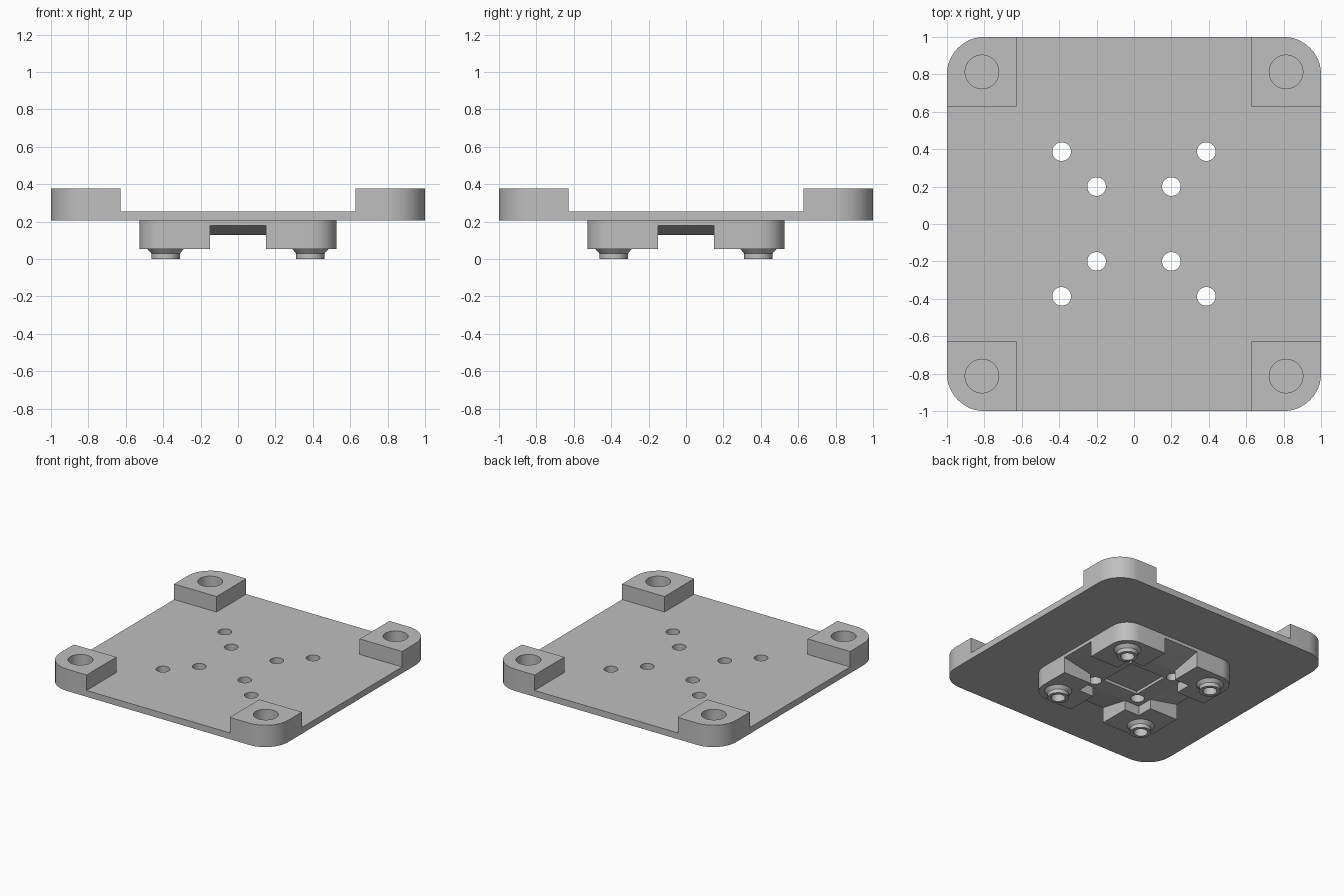
import bpy, bmesh, math
from mathutils import Matrix

if "Cube" in bpy.data.objects:
    bpy.data.objects.remove(bpy.data.objects["Cube"])

grey = bpy.data.materials.new("plain grey")
grey.use_nodes = True
COLOUR = (0.52, 0.52, 0.52, 1)
grey.diffuse_color = COLOUR
grey.node_tree.nodes["Principled BSDF"].inputs["Base Color"].default_value = COLOUR

SIGNS = [(sx, sy) for sx in (-1, 1) for sy in (-1, 1)]


def prism(name, points, z0, z1, matrix=None):
    """Extrude a flat outline from z0 to z1, then place it."""
    bm = bmesh.new()
    face = bm.faces.new([bm.verts.new((x, y, z0)) for x, y in points])
    top = bmesh.ops.extrude_face_region(bm, geom=[face])["geom"]
    bmesh.ops.translate(bm, vec=(0, 0, z1 - z0),
                        verts=[v for v in top if isinstance(v, bmesh.types.BMVert)])
    bmesh.ops.recalc_face_normals(bm, faces=bm.faces)
    if matrix:
        bm.transform(matrix)
    return to_object(name, bm)


def to_object(name, bm):
    mesh = bpy.data.meshes.new(name)
    bm.to_mesh(mesh)
    bm.free()
    mesh.materials.append(grey)
    obj = bpy.data.objects.new(name, mesh)
    bpy.context.collection.objects.link(obj)
    return obj


def arc(cx, cy, r, start, sweep, n):
    return [(cx + r * math.cos(start + sweep * i / n),
             cy + r * math.sin(start + sweep * i / n)) for i in range(n + 1)]


def rounded_square(half, r):
    c, q = half - r, math.pi / 2
    return (arc(c, c, r, 0, q, 12) + arc(-c, c, r, q, q, 12)
            + arc(-c, -c, r, 2 * q, q, 12) + arc(c, -c, r, 3 * q, q, 12))


def square(h):
    return [(-h, -h), (h, -h), (h, h), (-h, h)]


def hole(cx, cy, r, z0, z1):
    return prism("hole_cutter", arc(cx, cy, r, 0, 2 * math.pi, 40)[:-1], z0, z1)


def cut(target, cutters):
    bpy.context.view_layer.objects.active = target
    for c in cutters:
        mod = target.modifiers.new("cut", "BOOLEAN")
        mod.operation, mod.solver, mod.object = "DIFFERENCE", "EXACT", c
        bpy.ops.object.modifier_apply(modifier=mod.name)
        bpy.data.objects.remove(c)


def smooth(obj):
    bpy.ops.object.select_all(action="DESELECT")
    obj.select_set(True)
    bpy.context.view_layer.objects.active = obj
    bpy.ops.object.shade_smooth_by_angle(angle=math.radians(25))


def through_holes():
    return [hole(sx * d, sy * d, 0.05, -0.1, 0.5)
            for sx, sy in SIGNS for d in (0.2, 0.387)]


# Square plate: a cross-shaped cut leaves four raised corner blocks
plate = prism("mounting_plate", rounded_square(1, 0.2), 0.205, 0.378)
a, b = 0.628, 1.1
cross = [(-a, -b), (a, -b), (a, -a), (b, -a), (b, a), (a, a),
         (a, b), (-a, b), (-a, a), (-b, a), (-b, -a), (-a, -a)]
sockets = [hole(sx * 0.813, sy * 0.813, 0.09, 0.25, 0.5) for sx, sy in SIGNS]
cut(plate, [prism("cross_cutter", cross, 0.255, 0.5)] + sockets + through_holes())
smooth(plate)

# Lower block with a square pocket, centre recess and four ramped side notches
block = prism("lower_block", rounded_square(0.527, 0.14), 0.055, 0.206)
ramp = [(0.2, 0), (0.56, 0), (0.56, 0.186), (0.28, 0.13), (0.2, 0.12)]
notches = [prism("notch_cutter", ramp, -0.15, 0.15,
                 Matrix.Rotation(i * math.pi / 2, 4, "Z")
                 @ Matrix.Rotation(math.pi / 2, 4, "X")) for i in range(4)]
cut(block, [prism("pocket_cutter", square(0.28), 0, 0.13),
            prism("recess_cutter", square(0.155), 0, 0.152)]
    + notches + through_holes())
smooth(block)

# Hollow tapered feet under the block
foot_profile = [(0.05, 0.057), (0.1, 0.057), (0.076, 0.03),
                (0.076, 0), (0.05, 0)]
for sx, sy in SIGNS:
    bm = bmesh.new()
    ring = [bm.verts.new((r, 0, z)) for r, z in foot_profile]
    edges = [bm.edges.new((ring[i - 1], ring[i])) for i in range(len(ring))]
    bmesh.ops.spin(bm, geom=ring + edges, cent=(0, 0, 0), axis=(0, 0, 1),
                   angle=2 * math.pi, steps=40, use_merge=True)
    bmesh.ops.remove_doubles(bm, verts=bm.verts, dist=1e-5)
    bmesh.ops.recalc_face_normals(bm, faces=bm.faces)
    bm.transform(Matrix.Translation((sx * 0.387, sy * 0.387, 0)))
    side = ("back_" if sy > 0 else "front_") + ("left" if sx > 0 else "right")
    smooth(to_object(side + "_foot", bm))
